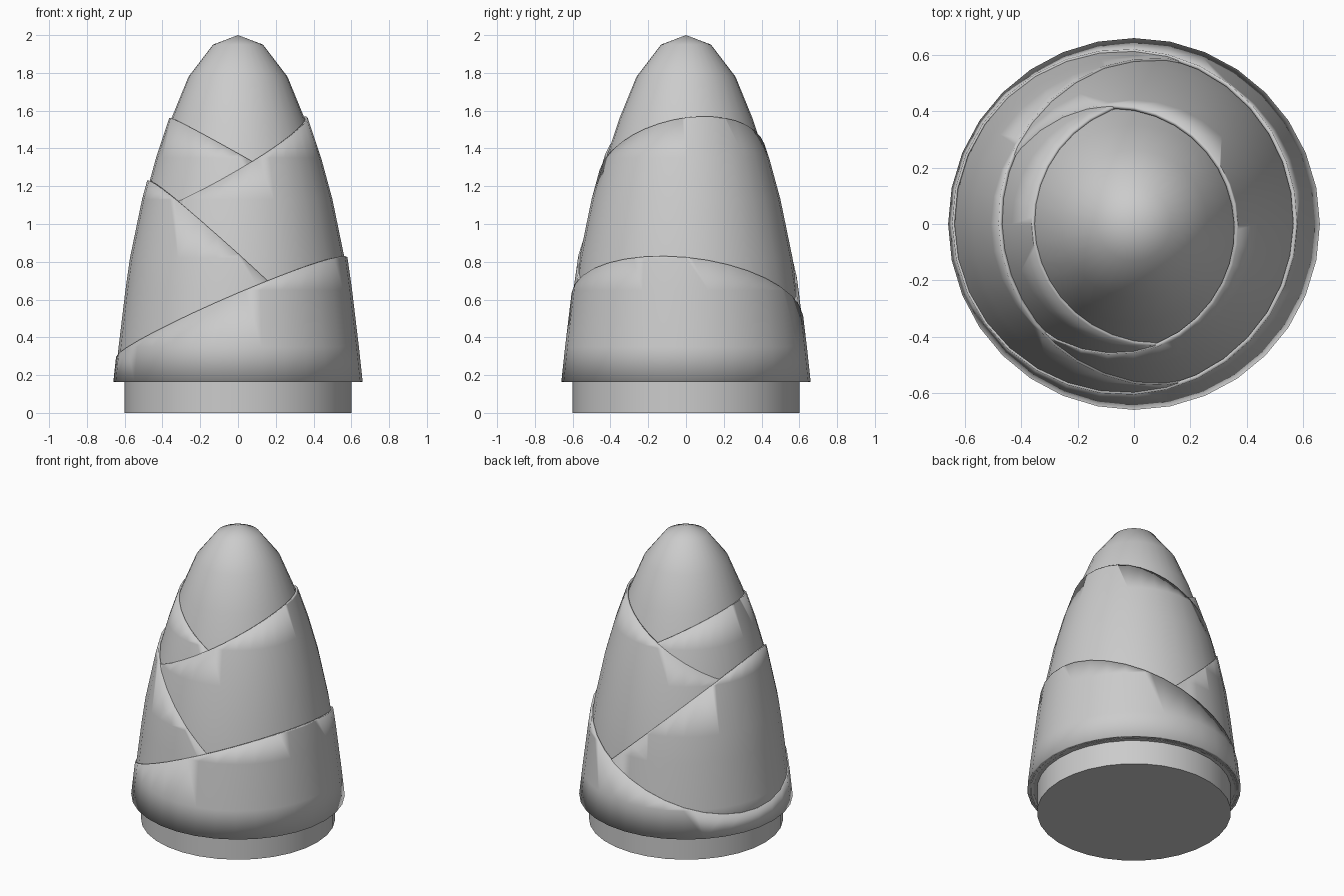
import bpy, bmesh, math
from mathutils import Vector

cube = bpy.data.objects.get("Cube")
if cube:
    bpy.data.objects.remove(cube, do_unlink=True)

SIDES = 32
grey = bpy.data.materials.new("plain grey")
grey.use_nodes = True
colour = (0.6, 0.6, 0.6, 1)
grey.diffuse_color = colour
grey.node_tree.nodes["Principled BSDF"].inputs["Base Color"].default_value = colour

# Silhouette of the inner body as (radius, height)
BODY = [(0.626, 0.165), (0.606, 0.35), (0.57, 0.65), (0.546, 0.82), (0.482, 1.13),
        (0.422, 1.35), (0.352, 1.56), (0.262, 1.78), (0.132, 1.95), (0, 2)]


def lathe(profile):
    """Revolve a profile about z; a zero radius becomes a single pole."""
    bm = bmesh.new()
    rings = []
    for r, z in profile:
        count = SIDES if r > 0 else 1
        rings.append([bm.verts.new((r * math.cos(math.tau * i / SIDES),
                                    r * math.sin(math.tau * i / SIDES), z))
                      for i in range(count)])
    for low, high in zip(rings, rings[1:]):
        for i in range(SIDES):
            j = (i + 1) % SIDES
            if len(high) == 1:
                bm.faces.new((low[i], low[j], high[0]))
            else:
                bm.faces.new((low[i], low[j], high[j], high[i]))
    return bm, rings


def finish(bm, name):
    bmesh.ops.recalc_face_normals(bm, faces=bm.faces)
    mesh = bpy.data.meshes.new(name)
    bm.to_mesh(mesh)
    bm.free()
    mesh.materials.append(grey)
    obj = bpy.data.objects.new(name, mesh)
    bpy.context.collection.objects.link(obj)
    bpy.ops.object.select_all(action='DESELECT')
    obj.select_set(True)
    bpy.context.view_layer.objects.active = obj
    bpy.ops.object.shade_smooth_by_angle(angle=math.radians(40))
    return obj


# Round base
bm, rings = lathe([(0.6, 0), (0.6, 0.165)])
bm.faces.new(rings[0])
bm.faces.new(rings[1])
finish(bm, "base")

# Pointed inner body, closed underneath
bm, rings = lathe(BODY)
bm.faces.new(rings[0])
finish(bm, "core")

# Wrapped leaves: name, offset, and the slanted rim z = a + b*x + c*y
LEAVES = [("top_right_leaf", 0.012, 1.355, -0.57, -0.045),
          ("top_left_leaf", 0.018, 1.357, 0.56, 0.155),
          ("lower_right_leaf", 0.026, 0.787, -0.92, -0.10),
          ("lower_left_leaf", 0.034, 0.575, 0.43, -0.10)]
for name, offset, a, b, c in LEAVES:
    bm, _ = lathe([(r + offset, z) for r, z in BODY[:-1]])
    bmesh.ops.bisect_plane(bm, geom=bm.verts[:] + bm.edges[:] + bm.faces[:],
                           plane_co=Vector((0, 0, a)), plane_no=Vector((-b, -c, 1)),
                           clear_outer=True)
    leaf = finish(bm, name)
    thick = leaf.modifiers.new("thickness", 'SOLIDIFY')
    thick.thickness = 0.014
    thick.offset = -1
